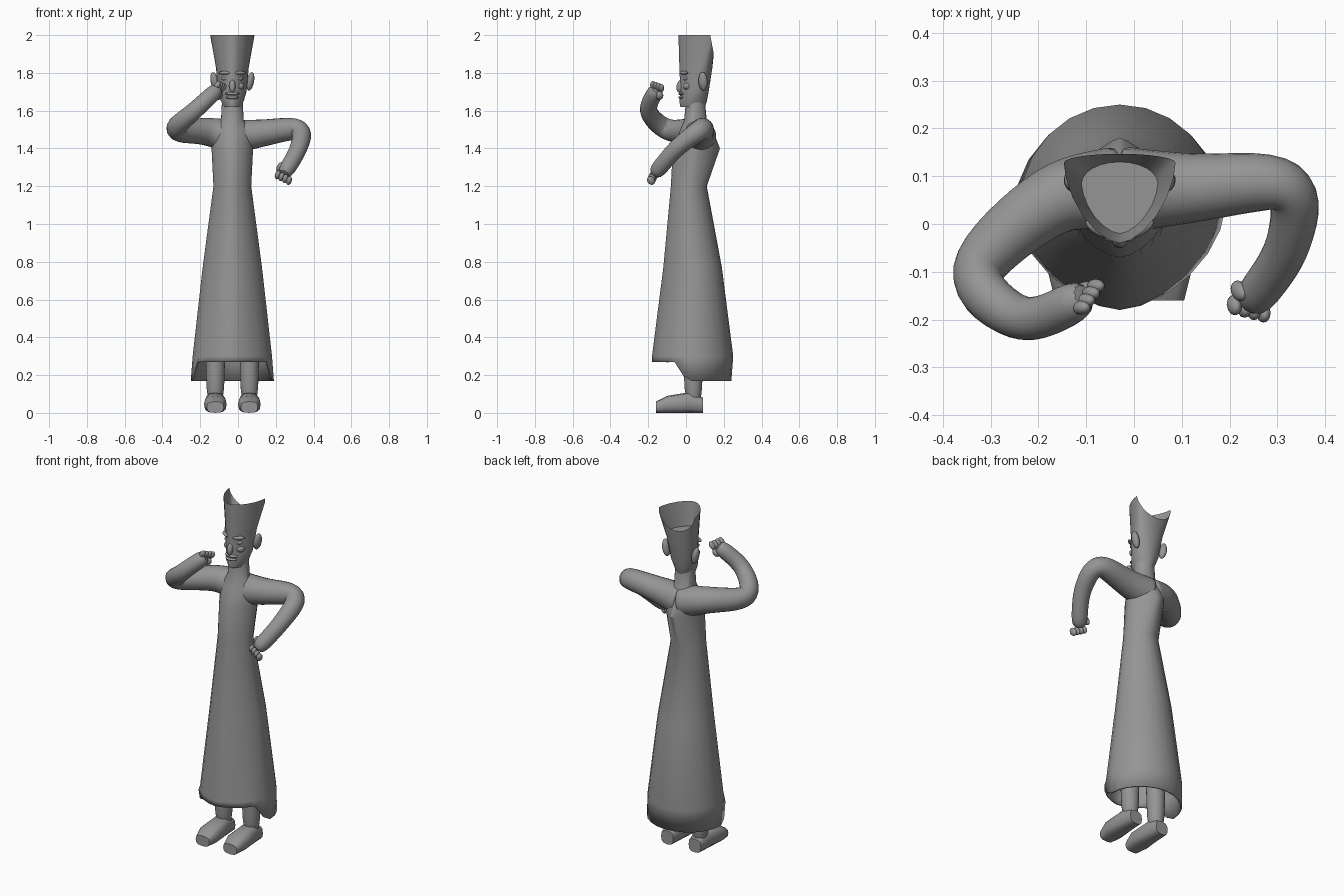
import bpy, bmesh, math
from math import sin, cos, pi
from mathutils import Vector
from mathutils.geometry import interpolate_bezier

cube = bpy.data.objects.get("Cube")
if cube:
    bpy.data.objects.remove(cube, do_unlink=True)

centre = -0.03  # centre line of the body
grey = (0.3, 0.3, 0.3, 1)
clay = bpy.data.materials.new("clay grey")
clay.use_nodes = True
clay.diffuse_color = grey
clay.node_tree.nodes["Principled BSDF"].inputs["Base Color"].default_value = grey


def finish(name, bm, angle=50, subsurf=False):
    bmesh.ops.recalc_face_normals(bm, faces=bm.faces)
    mesh = bpy.data.meshes.new(name)
    bm.to_mesh(mesh)
    bm.free()
    part = bpy.data.objects.new(name, mesh)
    bpy.context.collection.objects.link(part)
    mesh.materials.append(clay)
    if subsurf:
        part.modifiers.new("Smooth", 'SUBSURF').levels = 1
    bpy.ops.object.select_all(action='DESELECT')
    part.select_set(True)
    bpy.context.view_layer.objects.active = part
    bpy.ops.object.shade_smooth_by_angle(angle=math.radians(angle))
    return part


def skin(rings, cap_start=True):
    """Bridge a series of closed outlines and cap the ends."""
    bm = bmesh.new()
    loops = [[bm.verts.new(point) for point in ring] for ring in rings]
    for low, high in zip(loops, loops[1:]):
        for i in range(len(low)):
            bm.faces.new((low[i - 1], low[i], high[i], high[i - 1]))
    if cap_start:
        bm.faces.new(loops[0])
    bm.faces.new(loops[-1])
    return bm


def around(count):
    return [2 * pi * i / count for i in range(count)]


def power(value, exponent):
    return math.copysign(abs(value) ** exponent, value)


def section(z, half, front, back, lean=0.5, nose=1.2, spine=1, drop=None):
    """Outline across the body; nose and spine sharpen its front and back."""
    middle = front + (back - front) * lean
    ring = []
    for angle in around(24):
        depth, sharp = (back - middle, spine) if sin(angle) > 0 else (middle - front, nose)
        y = middle + depth * power(sin(angle), sharp)
        fall = drop(angle, y) if drop else 0
        ring.append((centre + half * power(cos(angle), sharp), y, z - fall))
    return ring


def tube(name, start, end, *path):
    """Rounded limb through the path, tapering quickly from the start radius."""
    knots = [Vector(point) for point in path]
    knots = [knots[0]] + knots + [knots[-1]]
    points = [knots[0]]
    for a, b, c, d in zip(knots, knots[1:], knots[2:], knots[3:]):
        points += interpolate_bezier(b, b + (c - a) / 6, c - (d - b) / 6, c, 5)[1:]
    rings, side, last = [], None, len(points) - 1
    for k, point in enumerate(points):
        along = (points[min(k + 1, last)] - points[max(k - 1, 0)]).normalized()
        side = side - along * side.dot(along) if side else along.orthogonal()
        side.normalize()
        up = along.cross(side)
        radius = end + (start - end) * (1 - k / last) ** 2
        if k == last:
            radius *= 0.7
        rings.append([point + radius * (cos(a) * side + sin(a) * up) for a in around(12)])
    return finish(name, skin(rings), subsurf=True)


def blob(name, location, size, rotation=(0, 0, 0)):
    bm = bmesh.new()
    bmesh.ops.create_uvsphere(bm, u_segments=14, v_segments=8, radius=1)
    part = finish(name, bm)
    part.location, part.scale, part.rotation_euler = location, size, rotation


# Long gown, with the hem raised at the front and a pointed back yoke
def hem_drop(angle, y):
    return min(0.1, max(0, 2 * y + 0.1))


gown = finish("gown", skin([
    section(0.27, 0.22, -0.18, 0.24, drop=hem_drop),
    section(0.3, 0.21, -0.18, 0.25),
    section(0.77, 0.157, -0.12, 0.19),
    section(1.2, 0.1, -0.08, 0.11),
    section(1.4, 0.11, -0.07, 0.18, spine=1.4),
    section(1.5, 0.11, -0.03, 0.14),
    section(1.55, 0.06, -0.01, 0.11, nose=1),
    section(1.65, 0.055, 0, 0.1, nose=1),
], cap_start=False), 35)
gown.modifiers.new("Thickness", 'SOLIDIFY').thickness = 0.01


# Wedge-shaped head rising into a flared hollow hat, notched at the back
def notch_drop(angle, y):
    return max(0, sin(angle)) / 10


finish("head_and_hat", skin([
    section(1.62, 0.045, -0.03, 0.1),
    section(1.65, 0.06, -0.035, 0.11),
    section(1.7, 0.075, -0.03, 0.12, 0.6),
    section(1.83, 0.087, -0.035, 0.14, 0.7),
    section(2, 0.117, -0.04, 0.147, 0.9, drop=notch_drop),
    section(1.86, 0.08, -0.02, 0.13, 0.7),
]), 45)

# Face
blob("nose", (centre, -0.03, 1.73), (0.017, 0.02, 0.035), (-0.2, 0, 0))
blob("upper_lip", (centre, -0.02, 1.69), (0.04, 0.02, 0.01))
blob("lower_lip", (centre, -0.02, 1.67), (0.035, 0.02, 0.01))
for side, label in ((-1, "right"), (1, "left")):
    near, turn = centre + side * 0.04, (0, 0, side / 2)
    blob(label + "_brow", (near, -0.01, 1.8), (0.035, 0.015, 0.01), turn)
    blob(label + "_eye", (near, -0.005, 1.77), (0.02, 0.01, 0.01), turn)
    blob(label + "_cheek", (near, 0.005, 1.73), (0.025, 0.02, 0.02), turn)
    blob(label + "_ear", (centre + side * 0.095, 0.09, 1.755), (0.02, 0.025, 0.05),
         (0, side * 0.2, side * -0.3))

# Arms, one raised to the face and one bent down at the side
tube("right_arm", 0.1, 0.045, (centre, 0.07, 1.46), (-0.17, 0.05, 1.49),
     (-0.33, -0.1, 1.5), (-0.23, -0.2, 1.6), (-0.1, -0.15, 1.72))
tube("left_arm", 0.1, 0.045, (centre, 0.07, 1.46), (0.12, 0.075, 1.48),
     (0.32, 0.08, 1.5), (0.32, -0.05, 1.4), (0.24, -0.17, 1.26))

# Curled fingers and thumbs
for i in range(4):
    blob("right_finger", Vector((-0.08, -0.13, 1.72)) + i * Vector((-0.01, -0.015, 0.005)),
         (0.015, 0.015, 0.025), (0, 0.6, 0))
    blob("left_finger", Vector((0.21, -0.17, 1.26)) + i * Vector((0.02, -0.005, -0.01)),
         (0.015, 0.02, 0.025), (0.5, 0.3, 0))
blob("right_thumb", (-0.1, -0.14, 1.68), (0.02, 0.02, 0.025), (0, 0.7, 0))
blob("left_thumb", (0.22, -0.14, 1.3), (0.015, 0.02, 0.03), (0.4, 0.4, 0))


# Legs and shoes
def shoe_ring(x, y, half, height):
    return [(x + half * power(cos(a), 0.7), y, height / 2 * (1 + power(sin(a), 0.7)))
            for a in around(12)]


for side, label in ((-1, "right"), (1, "left")):
    x = centre + side * 0.09
    tube(label + "_leg", 0.06, 0.05, (x, 0.035, 0.5), (x, 0.04, 0.03))
    finish(label + "_shoe", skin([
        shoe_ring(x, 0.09, 0.04, 0.08),
        shoe_ring(x, 0.02, 0.05, 0.11),
        shoe_ring(x, -0.1, 0.06, 0.09),
        shoe_ring(x, -0.16, 0.045, 0.06),
    ]))
